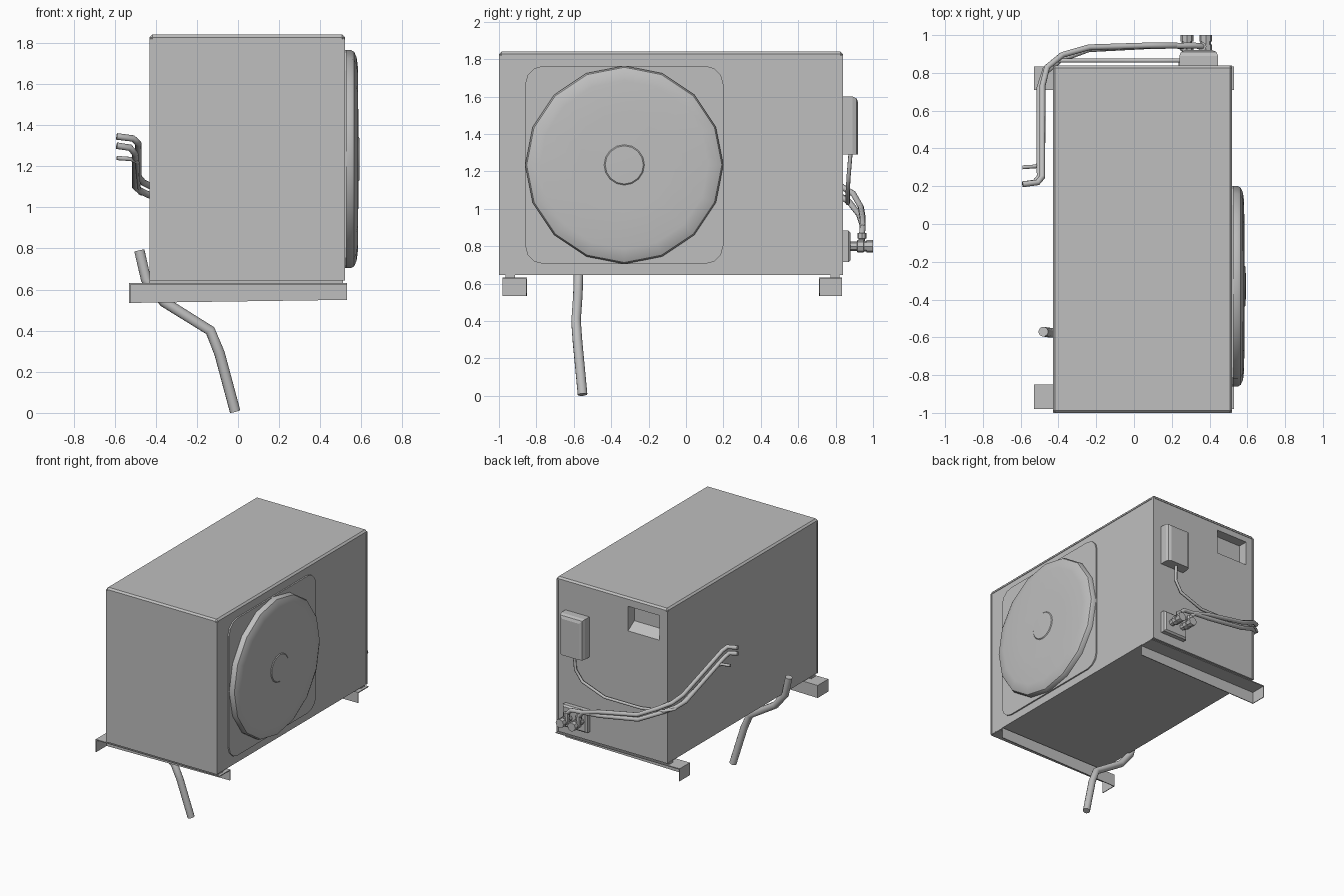
import bpy, bmesh, math
from mathutils import Vector

cube = bpy.data.objects.get("Cube")
if cube:
    bpy.data.objects.remove(cube, do_unlink=True)

grey = bpy.data.materials.new("light_grey")
grey.use_nodes = True
COLOUR = (0.52, 0.52, 0.52, 1)
grey.diffuse_color = COLOUR
grey.node_tree.nodes["Principled BSDF"].inputs["Base Color"].default_value = COLOUR


def finish(name, bm, smooth=None):
    bmesh.ops.recalc_face_normals(bm, faces=bm.faces)
    me = bpy.data.meshes.new(name)
    bm.to_mesh(me)
    bm.free()
    me.materials.append(grey)
    ob = bpy.data.objects.new(name, me)
    bpy.context.scene.collection.objects.link(ob)
    if smooth:
        bpy.ops.object.select_all(action='DESELECT')
        ob.select_set(True)
        bpy.context.view_layer.objects.active = ob
        bpy.ops.object.shade_smooth_by_angle(angle=math.radians(smooth))
    return ob


def box(name, x, y, z, bevel=0, pick=None, segments=1):
    """Box from (min, max) ranges; pick chooses the edges to bevel."""
    bm = bmesh.new()
    bmesh.ops.create_cube(bm, size=1)
    for v in bm.verts:
        v.co = [r[0] if c < 0 else r[1] for c, r in zip(v.co, (x, y, z))]
    if bevel:
        edges = [e for e in bm.edges if pick is None or pick(e)]
        bmesh.ops.bevel(bm, geom=edges, offset=bevel, segments=segments,
                        profile=0.5, affect='EDGES')
    return finish(name, bm)


def prism(name, profile, x0, x1):
    """Extrude a (y, z) outline along x."""
    bm = bmesh.new()
    face = bm.faces.new([bm.verts.new((x0, y, z)) for y, z in profile])
    new = bmesh.ops.extrude_face_region(bm, geom=[face])["geom"]
    bmesh.ops.translate(bm, vec=(x1 - x0, 0, 0),
                        verts=[v for v in new if isinstance(v, bmesh.types.BMVert)])
    return finish(name, bm)


def lathe(name, origin, axis, profile, sides, smooth=40):
    """Closed stack of rings; profile holds (distance along axis, radius)."""
    bm = bmesh.new()
    axis = Vector(axis)
    side = Vector((0, 0, 1)) if abs(axis.z) < 0.5 else Vector((1, 0, 0))
    other = axis.cross(side)
    rings = []
    for d, r in profile:
        rings.append([bm.verts.new(Vector(origin) + axis * d + r * (
            side * math.cos(math.tau * i / sides) + other * math.sin(math.tau * i / sides)))
            for i in range(sides)])
    for a, b in zip(rings, rings[1:]):
        for i in range(sides):
            j = (i + 1) % sides
            bm.faces.new((a[i], a[j], b[j], b[i]))
    bm.faces.new(rings[0])
    bm.faces.new(rings[-1])
    return finish(name, bm, smooth)


def tube(name, points, radius, sides=10):
    """Capped pipe swept along a path with mitred joints."""
    pts = [Vector(p) for p in points]
    bm = bmesh.new()
    rings = []
    normal = None
    for i, p in enumerate(pts):
        a = (p - pts[i - 1]).normalized() if i else None
        b = (pts[i + 1] - p).normalized() if i < len(pts) - 1 else None
        t = ((a or b) + (b or a)).normalized()
        normal = normal if normal else t.orthogonal()
        normal = (normal - t * normal.dot(t)).normalized()
        binormal = t.cross(normal)
        rings.append([bm.verts.new(p + radius * (
            normal * math.cos(math.tau * k / sides) + binormal * math.sin(math.tau * k / sides)))
            for k in range(sides)])
    for a, b in zip(rings, rings[1:]):
        for k in range(sides):
            j = (k + 1) % sides
            bm.faces.new((a[k], a[j], b[j], b[k]))
    bm.faces.new(rings[0])
    bm.faces.new(rings[-1])
    return finish(name, bm, 50)


def along(axis):
    return lambda e: abs((e.verts[0].co - e.verts[1].co).normalized()[axis]) > 0.9


# Cabinet with a carrying recess in the back
X, Y = (-0.43, 0.52), (-1.0, 0.84)
cabinet = box("cabinet", (X[0] + .004, X[1] - .004), (Y[0] + .004, Y[1] - .004),
              (0.645, 1.825))
cutter = prism("recess_cutter", [(0.9, 1.77), (0.9, 1.56), (0.836, 1.58),
                                 (0.76, 1.63), (0.76, 1.77)], -0.36, -0.09)
cutter.hide_render = True
cutter.hide_viewport = True
cut = cabinet.modifiers.new("recess", 'BOOLEAN')
cut.object = cutter
cut.operation = 'DIFFERENCE'
cut.solver = 'EXACT'

box("lid", X, Y, (1.815, 1.84), 0.013,
    lambda e: sum(v.co.z for v in e.verts) > 3.67 or along(2)(e))
for sx in X:
    for sy in Y:
        box("corner_trim", sorted((sx, sx - math.copysign(.014, sx))),
            sorted((sy, sy - math.copysign(.014, sy))), (0.645, 1.82))

# Fan guard on a rounded plate
box("fan_plate", (0.51, 0.527), (-0.86, 0.2), (0.705, 1.765), 0.1, along(0), 3)
lathe("fan_guard", (0.52, -0.33, 1.235), (1, 0, 0),
      [(0, .53), (.03, .53), (.045, .522), (.057, .495), (.063, .45),
       (.065, .25), (.066, .108), (.071, .102), (.072, .05)], 16, 35)

# Mounting rails: top plate, inner web and one end cap
for name, outer, inner in (("front", -0.98, -0.85), ("back", 0.835, 0.71)):
    ys = sorted((outer, inner))
    step = math.copysign(0.006, outer - inner)
    box(name + "_rail_top", (-0.53, 0.53), ys, (0.625, 0.632))
    web = box(name + "_rail_web", (-0.53, 0.53), sorted((inner, inner + step)), (0.535, 0.63))
    for v in web.data.vertices:
        if v.co.x > 0 and v.co.z < 0.6:
            v.co.z += 0.015
    box(name + "_rail_cap", (-0.53, -0.524), ys, (0.535, 0.63))
    mid = (outer + inner) / 2 + step * 4
    box(name + "_foot", (-0.43, 0.51), (mid - 0.025, mid + 0.025), (0.63, 0.648))

# Terminal cover and valve panel on the back
box("terminal_cover", (0.24, 0.445), (0.835, 0.92), (1.29, 1.60), 0.03,
    lambda e: min(v.co.y for v in e.verts) > 0.9 and min(v.co.z for v in e.verts) > 1.28
    and not (along(0)(e) and e.verts[0].co.z < 1.4), 2)
box("valve_panel", (0.235, 0.445), (0.835, 0.88), (0.715, 0.885), 0.012,
    lambda e: min(v.co.y for v in e.verts) > 0.87)

# Service valves
for x in (0.28, 0.38):
    lathe("valve_body", (x, 0.87, 0.80), (0, 1, 0),
          [(0, .025), (.045, .025), (.046, .034), (.08, .034), (.081, .027),
           (.095, .027), (.096, .034), (.13, .034)], 8)
    lathe("valve_neck", (x - .02, 0.94, 0.80), (0, 0, 1),
          [(0, .018), (.04, .018), (.041, .024), (.07, .024)], 8)

# Pipes and cable running around the back corner
tube("upper_pipe", [(.26, .94, .86), (.22, .945, .91), (.08, .945, .95), (-.24, .935, 1.01),
                    (-.38, .895, 1.08), (-.46, .83, 1.12), (-.485, .73, 1.15),
                    (-.485, .25, 1.31), (-.51, .22, 1.335), (-.59, .21, 1.345)], .016)
tube("lower_pipe", [(.36, .94, .86), (.32, .945, .90), (.08, .942, .92), (-.24, .925, .97),
                    (-.39, .87, 1.04), (-.475, .80, 1.08), (-.5, .72, 1.10),
                    (-.5, .25, 1.26), (-.525, .22, 1.29), (-.59, .21, 1.30)], .016)
tube("cable", [(.34, .88, 1.30), (.335, .87, 1.18), (.28, .865, 1.10), (.09, .865, 1.03),
               (-.22, .865, 1.03), (-.42, .865, 1.06), (-.475, .82, 1.07),
               (-.485, .72, 1.10), (-.49, .33, 1.22), (-.52, .305, 1.235),
               (-.59, .30, 1.24)], .011, 8)

# Drain hose
tube("drain_hose", [(-.48, -.57, .79), (-.448, -.575, .65), (-.36, -.578, .54),
                    (-.135, -.588, .40), (-.09, -.58, .29), (-.014, -.553, .007)], .026, 12)
